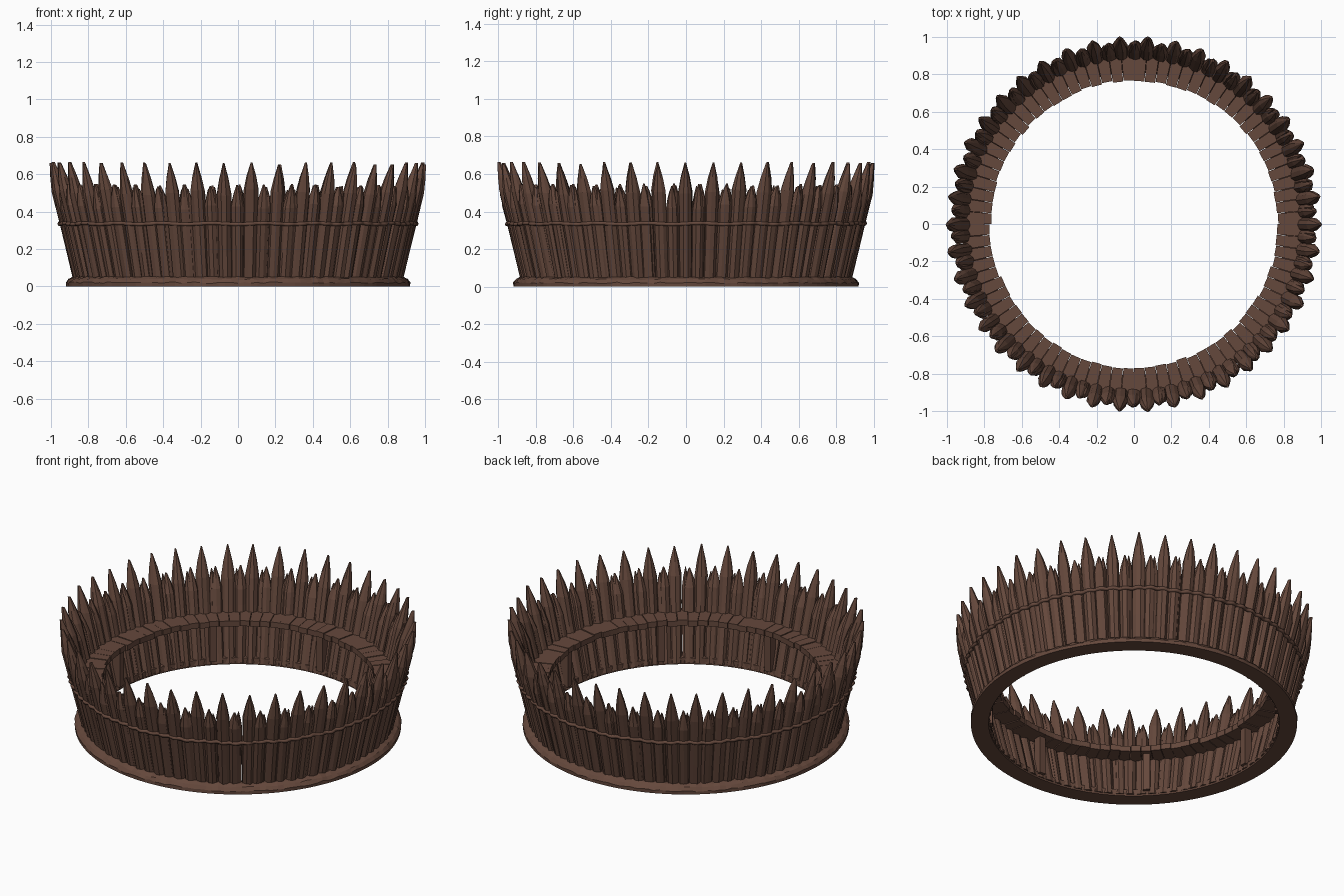
import bpy, bmesh, math, random
from mathutils import Vector

if "Cube" in bpy.data.objects:
    bpy.data.objects.remove(bpy.data.objects["Cube"])

random.seed(4)
TAU = 2 * math.pi
N = 84                      # stakes around the ring, tall and short alternating
SLOPE = 0.24                # outward lean

wood = bpy.data.materials.new("dark_wood")
wood.diffuse_color = (0.13, 0.065, 0.045, 1)
wood.use_nodes = True
wood.node_tree.nodes["Principled BSDF"].inputs["Base Color"].default_value = wood.diffuse_color


def finish(bm, name):
    bmesh.ops.recalc_face_normals(bm, faces=bm.faces)
    mesh = bpy.data.meshes.new(name)
    bm.to_mesh(mesh)
    bm.free()
    obj = bpy.data.objects.new(name, mesh)
    obj.data.materials.append(wood)
    bpy.context.collection.objects.link(obj)
    return obj


def polar(r, a, z, side=0.0):
    """Point at radius r and angle a, shifted sideways along the tangent."""
    return Vector((r * math.cos(a) - side * math.sin(a),
                   r * math.sin(a) + side * math.cos(a), z))


def axis_r(z):
    return 0.85 + SLOPE * (z - 0.04)


def bridge(bm, rings):
    n = len(rings[0])
    for lo, hi in zip(rings, rings[1:]):
        for i in range(n):
            j = (i + 1) % n
            bm.faces.new((lo[i], lo[j], hi[j], hi[i]))
    bm.faces.new(rings[0][::-1])
    bm.faces.new(rings[-1])


def add_stake(bm, a, top, shoulder, width, depth, sides=9, r_off=0.0):
    """Rough-hewn leaning log sharpened to a point."""
    # height, width factor, depth factor
    levels = [(0.01, 0.98, 1), (0.18, 1.0, 1), (0.335, 1.03, 1), (shoulder, 1.06, 1.05),
              (shoulder + 0.5 * (top - shoulder), 0.68, 0.72), (top, 0.12, 0.25)]
    jit = [random.uniform(0.9, 1.06) for _ in range(sides)]
    turn = random.uniform(0, TAU)
    rings = []
    for z, w, d in levels:
        ring = []
        for i in range(sides):
            t = turn + TAU * i / sides
            k = jit[i] * random.uniform(0.97, 1.03)
            ring.append(bm.verts.new(polar(axis_r(z) + r_off + depth * d * k * math.cos(t), a, z,
                                           width * w * k * math.sin(t))))
        rings.append(ring)
    bridge(bm, rings)


def add_block(bm, a, r0, r1, z0, z1, half_w0, half_w1):
    """Radial plank or post."""
    rings = [[bm.verts.new(polar(r, a, z, s)) for r, s in
              ((r0, -half_w0), (r1, -half_w1), (r1, half_w1), (r0, half_w0))]
             for z in (z0, z1)]
    bridge(bm, rings)


# Palisade: tall stakes
bm = bmesh.new()
for i in range(0, N, 2):
    a = TAU * i / N + random.uniform(-0.004, 0.004)
    add_stake(bm, a, random.uniform(0.65, 0.665), random.uniform(0.48, 0.52), 0.037, 0.036)
finish(bm, "tall_stakes")

# Palisade: short stakes, each with a thinner companion tip
bm = bmesh.new()
for i in range(1, N, 2):
    a = TAU * i / N + random.uniform(-0.004, 0.004)
    add_stake(bm, a - 0.006, random.uniform(0.53, 0.55), random.uniform(0.41, 0.44), 0.035, 0.034)
    add_stake(bm, a + 0.017, random.uniform(0.51, 0.54), 0.43, 0.022, 0.024, 7, -0.003)
finish(bm, "short_stakes")

# Walkway planks on the inside
bm = bmesh.new()
for i in range(N):
    a = TAU * (i + 0.5) / N
    z = random.uniform(-0.003, 0.003)
    add_block(bm, a, random.uniform(0.762, 0.775), 0.91, 0.262 + z, 0.296 + z, 0.0275, 0.033)
finish(bm, "walkway_planks")

# Posts carrying the walkway
bm = bmesh.new()
for i in range(8):
    add_block(bm, TAU * i / 8, 0.80, 0.85, 0.03, 0.27, 0.02, 0.02)
finish(bm, "walkway_posts")

# Earth bank at the foot, with a rough outer surface
bm = bmesh.new()
profile = [(0.82, 0), (0.92, 0), (0.922, 0.02), (0.908, 0.038), (0.885, 0.05), (0.86, 0.052), (0.82, 0.04)]
SEG = 168
loops = []
for s in range(SEG):
    a = TAU * s / SEG
    loop = []
    for k, (r, z) in enumerate(profile):
        rough = 0.004 if 2 <= k <= 4 else 0
        loop.append(bm.verts.new(polar(r + random.uniform(-rough, 0.3 * rough), a,
                                       z + random.uniform(-rough, rough))))
    loops.append(loop)
for s in range(SEG):
    p, q = loops[s], loops[(s + 1) % SEG]
    for k in range(len(profile)):
        m = (k + 1) % len(profile)
        bm.faces.new((p[k], p[m], q[m], q[k]))
finish(bm, "earth_bank")

# Rope binding that hugs the stakes
curve = bpy.data.curves.new("rope", "CURVE")
curve.dimensions = "3D"
curve.bevel_depth = 0.011
curve.bevel_resolution = 1
spline = curve.splines.new("POLY")
PTS = N * 5
spline.points.add(PTS - 1)
for i, pt in enumerate(spline.points):
    a = TAU * i / PTS
    p = polar(0.949 + 0.006 * math.cos(N * a), a, 0.335 + 0.003 * math.sin(21 * a))
    pt.co = (*p, 1)
spline.use_cyclic_u = True
rope = bpy.data.objects.new("rope", curve)
rope.data.materials.append(wood)
bpy.context.collection.objects.link(rope)
